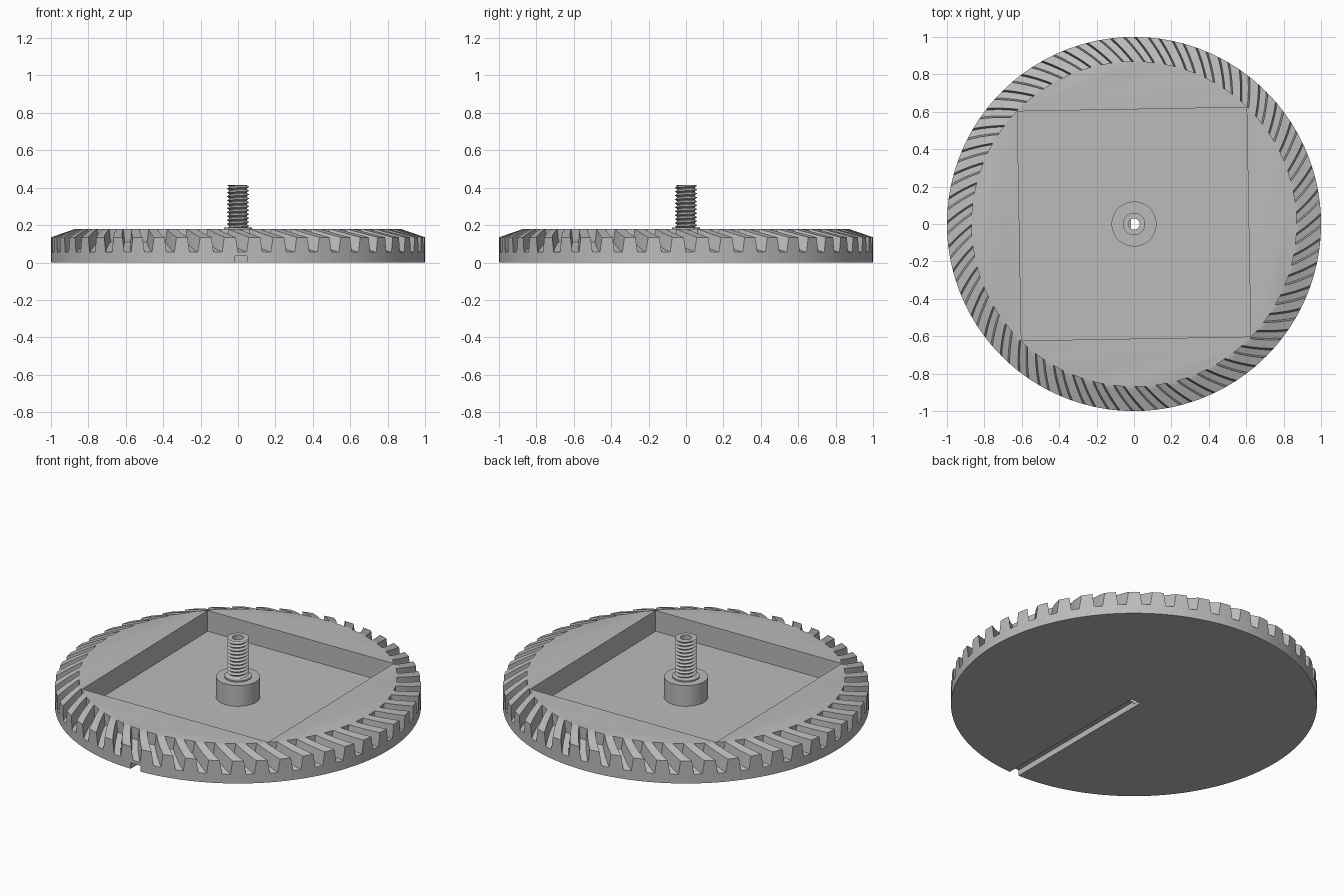
import bpy, bmesh, math

if "Cube" in bpy.data.objects:
    bpy.data.objects.remove(bpy.data.objects["Cube"], do_unlink=True)

GREY = (0.5, 0.5, 0.5, 1)
mat = bpy.data.materials.new("plain grey")
mat.use_nodes = True
mat.diffuse_color = GREY
mat.node_tree.nodes["Principled BSDF"].inputs["Base Color"].default_value = GREY

TEETH = 48
R_OUT, R_IN = 1.0, 0.87
TOP, FLOOR = 0.18, 0.055
BORE = 0.03


def finish(name, bm):
    bmesh.ops.remove_doubles(bm, verts=bm.verts, dist=1e-5)
    bmesh.ops.recalc_face_normals(bm, faces=bm.faces)
    me = bpy.data.meshes.new(name)
    bm.to_mesh(me)
    bm.free()
    ob = bpy.data.objects.new(name, me)
    bpy.context.collection.objects.link(ob)
    me.materials.append(mat)
    return ob


def smooth(ob):
    bpy.ops.object.select_all(action="DESELECT")
    bpy.context.view_layer.objects.active = ob
    ob.select_set(True)
    bpy.ops.object.shade_smooth_by_angle(angle=math.radians(30))


def polar(r, a, z):
    return (r * math.cos(a), r * math.sin(a), z)


def bridge(bm, rings):
    for lo, hi in zip(rings, rings[1:]):
        n = len(lo)
        for i in range(n):
            j = (i + 1) % n
            bm.faces.new((lo[i], lo[j], hi[j], hi[i]))


def lathe(name, profile, steps=48):
    """Closed ring swept from a closed (radius, height) outline."""
    bm = bmesh.new()
    rings = [[bm.verts.new(polar(r, math.tau * i / steps, z)) for i in range(steps)]
             for r, z in profile]
    bridge(bm, rings + rings[:1])
    return finish(name, bm)


def cylinder(name, r, z0, z1, sides, turn=0.0):
    bm = bmesh.new()
    rings = [[bm.verts.new(polar(r, turn + math.tau * i / sides, z)) for i in range(sides)]
             for z in (z0, z1)]
    bridge(bm, rings)
    for ring in rings:
        bm.faces.new(ring)
    return finish(name, bm)


def box(name, x0, x1, y0, y1, z0, z1):
    bm = bmesh.new()
    bmesh.ops.create_cube(bm, size=1)
    for v in bm.verts:
        v.co = (x1 if v.co.x > 0 else x0, y1 if v.co.y > 0 else y0, z1 if v.co.z > 0 else z0)
    return finish(name, bm)


# Spiral bevel gear: each tooth pitch is a root land, flank, tip land, flank
PHASES = [(0.0, 0), (0.17, 0), (0.35, 0), (0.44, 1), (0.68, 1), (0.91, 1)]
STATIONS = 6
TWIST = 0.115


def gear_ring(bm, t):
    r = R_OUT + (R_IN - R_OUT) * t
    root, tip = FLOOR + 0.055 * t, 0.135 + (TOP - 0.135) * t
    return [bm.verts.new(polar(r, math.tau * (k + p) / TEETH - TWIST * t, tip if up else root))
            for k in range(TEETH) for p, up in PHASES]


bm = bmesh.new()
rings = [gear_ring(bm, s / STATIONS) for s in range(STATIONS + 1)]
base = [bm.verts.new((v.co.x, v.co.y, 0)) for v in rings[0]]
rim = [bm.verts.new((v.co.x, v.co.y, TOP)) for v in rings[-1]]
bm.faces.new(base)
bm.faces.new(rim)
for lo, hi in zip([base] + rings, rings + [rim]):
    for i in range(len(lo)):
        j = (i + 1) % len(lo)
        loop = [lo[i], lo[j], hi[j], hi[i]]
        kept = []
        for v in loop:
            if all((v.co - k.co).length > 1e-6 for k in kept):
                kept.append(v)
        if len(kept) > 2:
            bm.faces.new(kept)
gear = finish("gear_wheel", bm)

# Square pocket, underside slot and centre bore
cutters = [
    cylinder("pocket_cutter", R_IN - 0.003, FLOOR, 0.3, 4, math.radians(46)),
    box("slot_cutter", -0.016, 0.048, -1.2, 0.035, -0.1, 0.035),
    cylinder("bore_cutter", BORE, 0.02, 0.3, 32),
]
for c in cutters:
    mod = gear.modifiers.new(c.name, "BOOLEAN")
    mod.object, mod.operation, mod.solver = c, "DIFFERENCE", "EXACT"
    bpy.context.view_layer.objects.active = gear
    bpy.ops.object.modifier_apply(modifier=mod.name)
    bpy.data.objects.remove(c, do_unlink=True)
smooth(gear)

# Centre boss with a thin collar, and the hollow screw core
smooth(lathe("centre_boss", [(BORE, 0.05), (0.12, 0.05), (0.12, TOP), (0.075, TOP),
                             (0.075, 0.187), (BORE, 0.187)]))
smooth(lathe("screw_core", [(BORE, TOP), (0.047, TOP), (0.047, 0.415), (BORE, 0.415)], 32))

# Helical screw thread
PITCH, Z0, Z1, SIDES = 0.021, 0.185, 0.415, 32
bm = bmesh.new()
rows = int((Z1 - Z0) / PITCH) * 2 + 6
cols = []
for j in range(SIDES + 1):
    a = math.tau * j / SIDES
    col = []
    for k in range(rows):
        z = Z0 + PITCH * (k / 2 - 1 + j / SIDES)
        col.append(bm.verts.new(polar(0.06 if k % 2 else 0.044, a, min(max(z, Z0), Z1))))
    cols.append(col)
for a, b in zip(cols, cols[1:]):
    for k in range(rows - 1):
        bm.faces.new((a[k], b[k], b[k + 1], a[k + 1]))
smooth(finish("screw_thread", bm))
